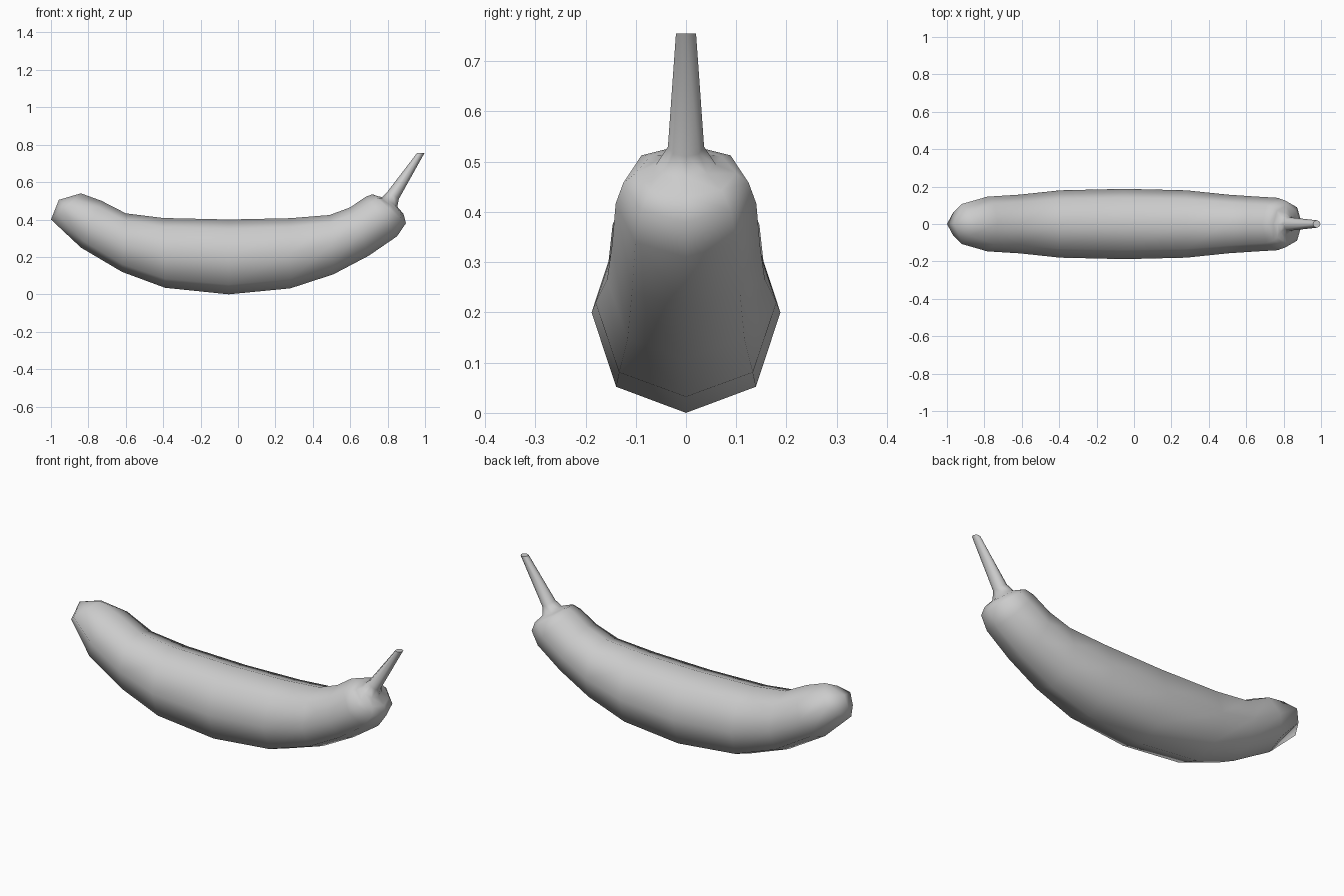
import bpy, bmesh
from mathutils import Vector

if "Cube" in bpy.data.objects:
    bpy.data.objects.remove(bpy.data.objects["Cube"])


def loft(name, rings, start_pole=None, cap_end=False):
    """Skin eight-sided rings: (top x, top z, bottom x, bottom z, half width, corner fullness)."""
    bm = bmesh.new()
    loops = []
    for tx, tz, bx, bz, w, k in rings:
        mid = Vector(((tx + bx) / 2, 0, (tz + bz) / 2))
        up = Vector(((tx - bx) / 2, 0, (tz - bz) / 2))
        side = Vector((0, w, 0))
        pattern = [(1, 0), (k, k), (0, 1), (-k, k), (-1, 0), (-k, -k), (0, -1), (k, -k)]
        loops.append([bm.verts.new(mid + up * u + side * s) for u, s in pattern])
    for a, b in zip(loops, loops[1:]):
        for i in range(8):
            j = (i + 1) % 8
            bm.faces.new((a[i], a[j], b[j], b[i]))
    if start_pole:
        pole = bm.verts.new(start_pole)
        for i in range(8):
            bm.faces.new((pole, loops[0][(i + 1) % 8], loops[0][i]))
    for f in bm.faces:
        f.smooth = True
    if cap_end:
        cap = bm.faces.new(loops[-1])
        for e in cap.edges:
            e.smooth = False
    bmesh.ops.recalc_face_normals(bm, faces=bm.faces)
    mesh = bpy.data.meshes.new(name)
    bm.to_mesh(mesh)
    bm.free()
    obj = bpy.data.objects.new(name, mesh)
    bpy.context.collection.objects.link(obj)
    return obj


# Curved fruit body, blunt tip to dimpled stem end, running up into the stem
loft("fruit_body_with_stem", [
    (-0.84, 0.54, -1.00, 0.40, 0.107, 0.58),
    (-0.73, 0.50, -0.84, 0.25, 0.146, 0.73),
    (-0.60, 0.433, -0.62, 0.12, 0.157, 0.74),
    (-0.40, 0.408, -0.39, 0.035, 0.18, 0.74),
    (-0.05, 0.40, -0.05, 0.00, 0.188, 0.74),
    (0.28, 0.407, 0.28, 0.032, 0.18, 0.74),
    (0.49, 0.424, 0.51, 0.107, 0.157, 0.74),
    (0.60, 0.465, 0.70, 0.207, 0.147, 0.73),
    (0.685, 0.523, 0.85, 0.31, 0.14, 0.72),
    (0.72, 0.535, 0.898, 0.38, 0.125, 0.71),
    (0.745, 0.525, 0.885, 0.43, 0.10, 0.71),
    (0.77, 0.52, 0.852, 0.468, 0.06, 0.71),
    # stem
    (0.80, 0.55, 0.86, 0.51, 0.036, 0.71),
    (0.957, 0.755, 0.997, 0.755, 0.02, 0.71),
], start_pole=(-0.958, 0, 0.505), cap_end=True)
